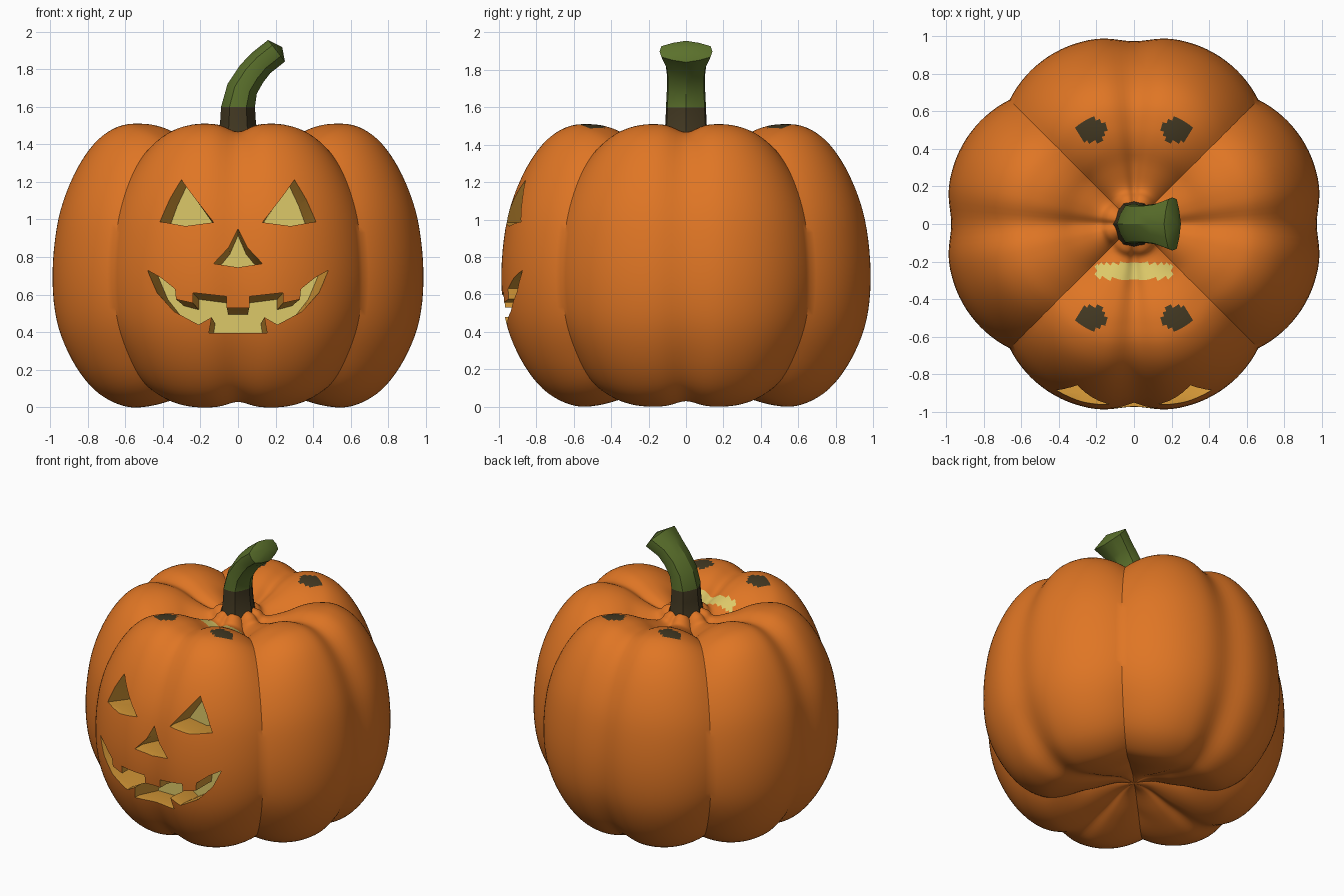
import bpy, bmesh, math
from mathutils import Vector

if "Cube" in bpy.data.objects:
    bpy.data.objects.remove(bpy.data.objects["Cube"])


def material(name, rgb):
    m = bpy.data.materials.new(name)
    m.diffuse_color = (*rgb, 1)
    m.use_nodes = True
    m.node_tree.nodes["Principled BSDF"].inputs["Base Color"].default_value = m.diffuse_color
    return m


ORANGE = material("pumpkin_orange", (0.74, 0.18, 0.018))
DARK = material("dark_brown", (0.055, 0.04, 0.016))
PALE = material("pale_yellow_glow", (0.72, 0.58, 0.14))
AMBER = material("amber_flesh", (0.70, 0.33, 0.04))
GREEN = material("stem_green", (0.105, 0.165, 0.025))


def make_object(name, bm, mats):
    bmesh.ops.recalc_face_normals(bm, faces=bm.faces)
    me = bpy.data.meshes.new(name)
    bm.to_mesh(me)
    bm.free()
    for m in mats:
        me.materials.append(m)
    ob = bpy.data.objects.new(name, me)
    bpy.context.collection.objects.link(ob)
    return ob


def bridge(bm, a, b, mat=0):
    n = len(a)
    for i in range(n):
        f = bm.faces.new((a[i], a[(i + 1) % n], b[(i + 1) % n], b[i]))
        f.material_index = mat


def spline(pts, steps):
    """Smooth curve through the points."""
    P = [Vector(p) for p in pts]
    P = [P[0]] + P + [P[-1]]
    out = []
    for i in range(1, len(P) - 2):
        a, b, c, d = P[i - 1:i + 3]
        for k in range(steps):
            t = k / steps
            out.append(0.5 * (2 * b + (c - a) * t + (2 * a - 5 * b + 4 * c - d) * t * t
                              + (3 * b - a - 3 * c + d) * t ** 3))
    return out + [P[-2]]


def smooth(ob, angle):
    bpy.ops.object.select_all(action='DESELECT')
    ob.select_set(True)
    bpy.context.view_layer.objects.active = ob
    bpy.ops.object.shade_smooth_by_angle(angle=math.radians(angle))


# pumpkin body: ribbed surface of revolution, deep grooves on the diagonals
PROFILE = [(0, 1.43), (0.08, 1.45), (0.14, 1.435), (0.19, 1.40), (0.30, 1.435), (0.42, 1.49),
           (0.53, 1.51), (0.65, 1.495), (0.77, 1.41), (0.88, 1.24), (0.96, 1.01), (0.992, 0.72),
           (0.97, 0.46), (0.89, 0.25), (0.77, 0.09), (0.63, 0.01), (0.50, 0.005), (0.30, 0.06),
           (0.12, 0.13), (0, 0.14)]
COLS = 160


def groove(a):
    t = abs((math.degrees(a) + 45) % 90 - 45)
    return 0.5 * math.exp(-(t / 8) ** 2) + (max(0, t - 18) / 27) ** 2


bm = bmesh.new()
rings = []
for r, z in spline(PROFILE, 5):
    r = max(r, 0)
    ring = []
    for i in range(COLS):
        a = 2 * math.pi * i / COLS
        g = groove(a)
        rr = r * (1.018 - 0.075 * g)
        zz = z - 0.085 * g * min(1, r / 0.35) * max(-0.7, min(1, (z - 0.72) / 0.7))
        ring.append(bm.verts.new((rr * math.cos(a), rr * math.sin(a), zz)))
    rings.append(ring)
for a, b in zip(rings, rings[1:]):
    bridge(bm, a, b)
bmesh.ops.remove_doubles(bm, verts=bm.verts, dist=1e-4)

# dark blotches and a pale patch on the top
for f in bm.faces:
    c = f.calc_center_median()
    if c.z > 1.2:
        if ((abs(c.x) - 0.225) / 0.08) ** 2 + ((abs(c.y) - 0.5) / 0.065) ** 2 < 1:
            f.material_index = 1
        elif abs(c.x) < 0.2 and abs(c.y + 0.25) < 0.04:
            f.material_index = 2
BODY_MATS = [ORANGE, DARK, PALE, AMBER]
body = make_object("pumpkin_body", bm, BODY_MATS)

# face cutter: eyes, nose and toothed mouth, narrowing inwards
eye = [(-0.42, 0.99), (-0.37, 1.11), (-0.31, 1.22), (-0.22, 1.10), (-0.13, 0.985), (-0.28, 0.965)]
nose = [(-0.13, 0.765), (-0.05, 0.85), (0, 0.95), (0.05, 0.85), (0.13, 0.765), (0, 0.745)]
half_mouth = [(-0.06, 0.53), (-0.06, 0.59), (-0.24, 0.61), (-0.24, 0.555), (-0.33, 0.575),
              (-0.335, 0.63), (-0.41, 0.69), (-0.49, 0.735), (-0.43, 0.61), (-0.34, 0.51),
              (-0.21, 0.44), (-0.14, 0.48), (-0.155, 0.395)]


def mirrored(pts):
    return [(-x, z) for x, z in reversed(pts)]


bm = bmesh.new()
for outline in (eye, mirrored(eye), nose, half_mouth + mirrored(half_mouth)):
    loops = [[bm.verts.new((x * s, y, z + dz)) for x, z in outline]
             for y, s, dz in ((-1.2, 1, 0), (-0.9, 1, 0), (-0.71, 0.87, -0.035))]
    bridge(bm, loops[0], loops[1], 3)
    bridge(bm, loops[1], loops[2], 3)
    bm.faces.new(loops[0]).material_index = 3
    bm.faces.new(loops[2]).material_index = 2
cutter = make_object("face_cutter", bm, BODY_MATS)
cutter.hide_render = True

mod = body.modifiers.new("carve_face", 'BOOLEAN')
mod.operation = 'DIFFERENCE'
mod.solver = 'EXACT'
mod.object = cutter
bpy.context.view_layer.objects.active = body
body.select_set(True)
bpy.ops.object.modifier_apply(modifier=mod.name)
bpy.data.objects.remove(cutter)
smooth(body, 35)

# stem: ribbed sections swept along a bend (x, z, tilt, half width x, half width y)
SECTIONS = [(0, 1.36, 0, 0.135, 0.14), (0, 1.45, 0, 0.105, 0.125), (0, 1.52, 0, 0.095, 0.118),
            (0, 1.60, 0, 0.09, 0.115), (0.022, 1.695, 18, 0.082, 0.11),
            (0.072, 1.775, 38, 0.077, 0.11), (0.125, 1.835, 50, 0.073, 0.118),
            (0.205, 1.898, 52, 0.073, 0.152)]
SIDES = 12
bm = bmesh.new()
rings = []
for x, z, tilt, rx, ry in SECTIONS:
    t = math.radians(tilt)
    ring = []
    for i in range(SIDES):
        a = 2 * math.pi * i / SIDES
        k = 1 if i % 2 == 0 else 0.93
        u, v = rx * k * math.cos(a), ry * k * math.sin(a)
        ring.append(bm.verts.new((x + u * math.cos(t), v, z - u * math.sin(t))))
    rings.append(ring)
for a, b in zip(rings, rings[1:]):
    bridge(bm, a, b)
bm.faces.new(rings[0])
tip = bm.verts.new((0.235, 0, 1.918))
for i in range(SIDES):
    bm.faces.new((rings[-1][i], rings[-1][(i + 1) % SIDES], tip))
for f in bm.faces:
    f.material_index = 1 if f.calc_center_median().z < 1.6 else 0
stem = make_object("stem", bm, [GREEN, DARK])
smooth(stem, 30)
